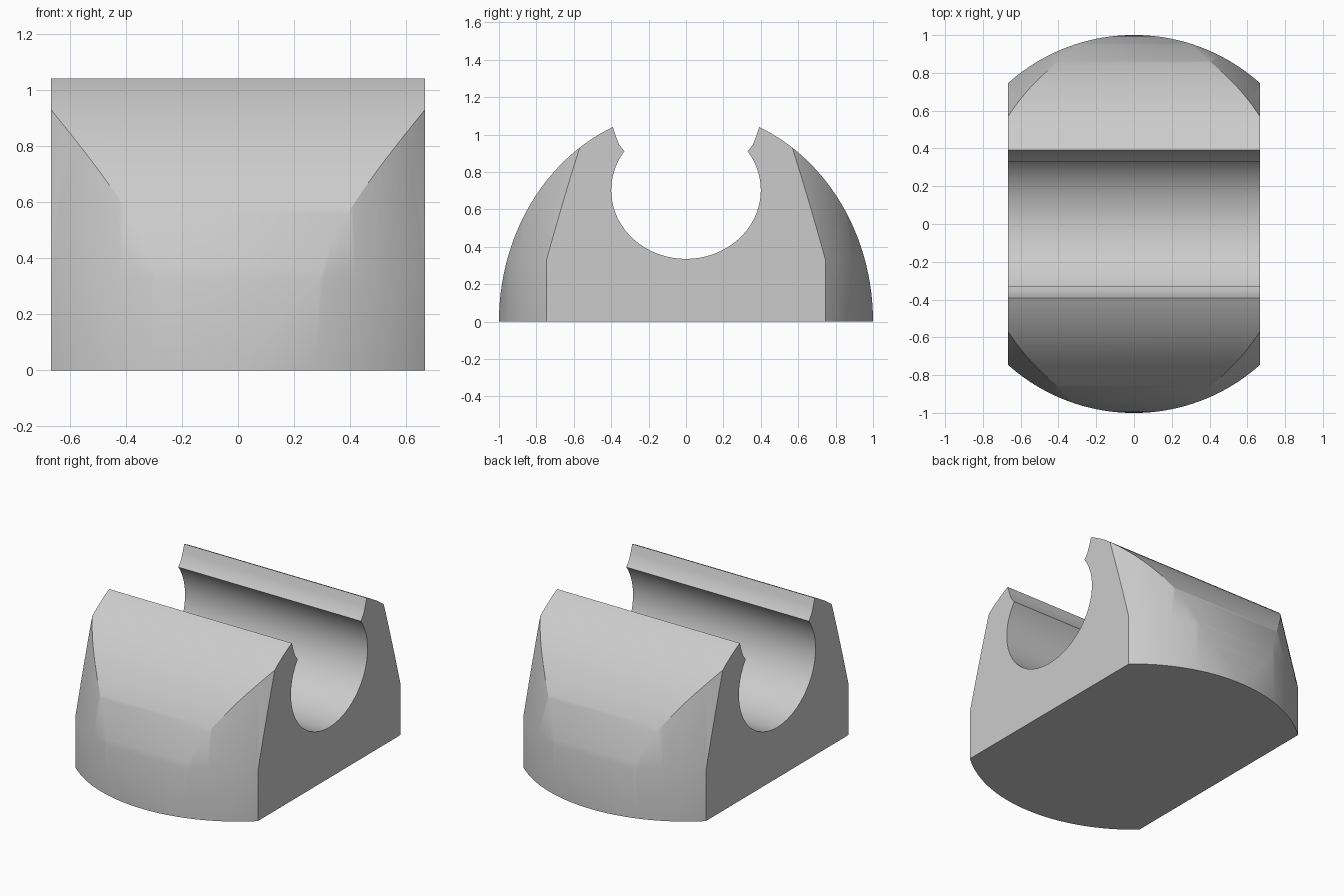
import bpy, bmesh
from math import sin, cos, asin, acos, pi, radians

if "Cube" in bpy.data.objects:
    bpy.data.objects.remove(bpy.data.objects["Cube"])

HALF_WIDTH = 0.667
DOME_HEIGHT = 1.13
LIP_TOP = 1.04
SLOT_Y, SLOT_Z, SLOT_CENTRE = 0.4, 0.367, 0.702


def make_object(name, bm):
    bmesh.ops.recalc_face_normals(bm, faces=bm.faces)
    mesh = bpy.data.meshes.new(name)
    bm.to_mesh(mesh)
    bm.free()
    obj = bpy.data.objects.new(name, mesh)
    bpy.context.collection.objects.link(obj)
    return obj


def half_profile(steps=32):
    # Elliptical outside, flared lip, then the round slot down to the middle
    end = asin(LIP_TOP / DOME_HEIGHT)
    pts = [(cos(end * i / steps), DOME_HEIGHT * sin(end * i / steps))
           for i in range(steps + 1)]
    pts += [(0.375, 0.99), (0.357, 0.945)]
    start = asin((0.91 - SLOT_CENTRE) / SLOT_Z)
    for i in range(steps + 1):
        a = start - (start + pi / 2) * i / steps
        pts.append((SLOT_Y * cos(a), SLOT_CENTRE + SLOT_Z * sin(a)))
    return pts


# Cradle body: mirrored side profile extruded across the width
half = half_profile()
outline = half[:-1] + [(0, half[-1][1])] + [(-y, z) for y, z in reversed(half[:-1])]
bm = bmesh.new()
face = bm.faces.new([bm.verts.new((-HALF_WIDTH, y, z)) for y, z in outline])
out = bmesh.ops.extrude_face_region(bm, geom=[face])
new_verts = [g for g in out["geom"] if isinstance(g, bmesh.types.BMVert)]
bmesh.ops.translate(bm, verts=new_verts, vec=(2 * HALF_WIDTH, 0, 0))
cradle = make_object("pipe_cradle", bm)

# Rounding form: upright cylinder that tapers above its shoulder
bm = bmesh.new()
sides = 160
rings = []
for radius, z in ((1.0005, -0.2), (1.0005, 0.33), (0.835, 1.13)):
    rings.append([bm.verts.new((radius * cos(2 * pi * i / sides),
                                radius * sin(2 * pi * i / sides), z))
                  for i in range(sides)])
for low, high in zip(rings, rings[1:]):
    for i in range(sides):
        j = (i + 1) % sides
        bm.faces.new((low[i], low[j], high[j], high[i]))
bm.faces.new(rings[0])
bm.faces.new(rings[-1])
form = make_object("rounding_form", bm)
form.hide_render = True

# Round the front and back corners
mod = cradle.modifiers.new("round_corners", "BOOLEAN")
mod.operation = "INTERSECT"
mod.solver = "EXACT"
mod.object = form
bpy.ops.object.select_all(action="DESELECT")
cradle.select_set(True)
bpy.context.view_layer.objects.active = cradle
bpy.ops.object.modifier_apply(modifier=mod.name)
bpy.data.objects.remove(form)
bpy.ops.object.shade_smooth_by_angle(angle=radians(28))

# Single grey plastic
grey = bpy.data.materials.new("light_grey")
grey.use_nodes = True
colour = (0.6, 0.6, 0.6, 1)
grey.diffuse_color = colour
grey.node_tree.nodes["Principled BSDF"].inputs["Base Color"].default_value = colour
cradle.data.materials.clear()
cradle.data.materials.append(grey)
